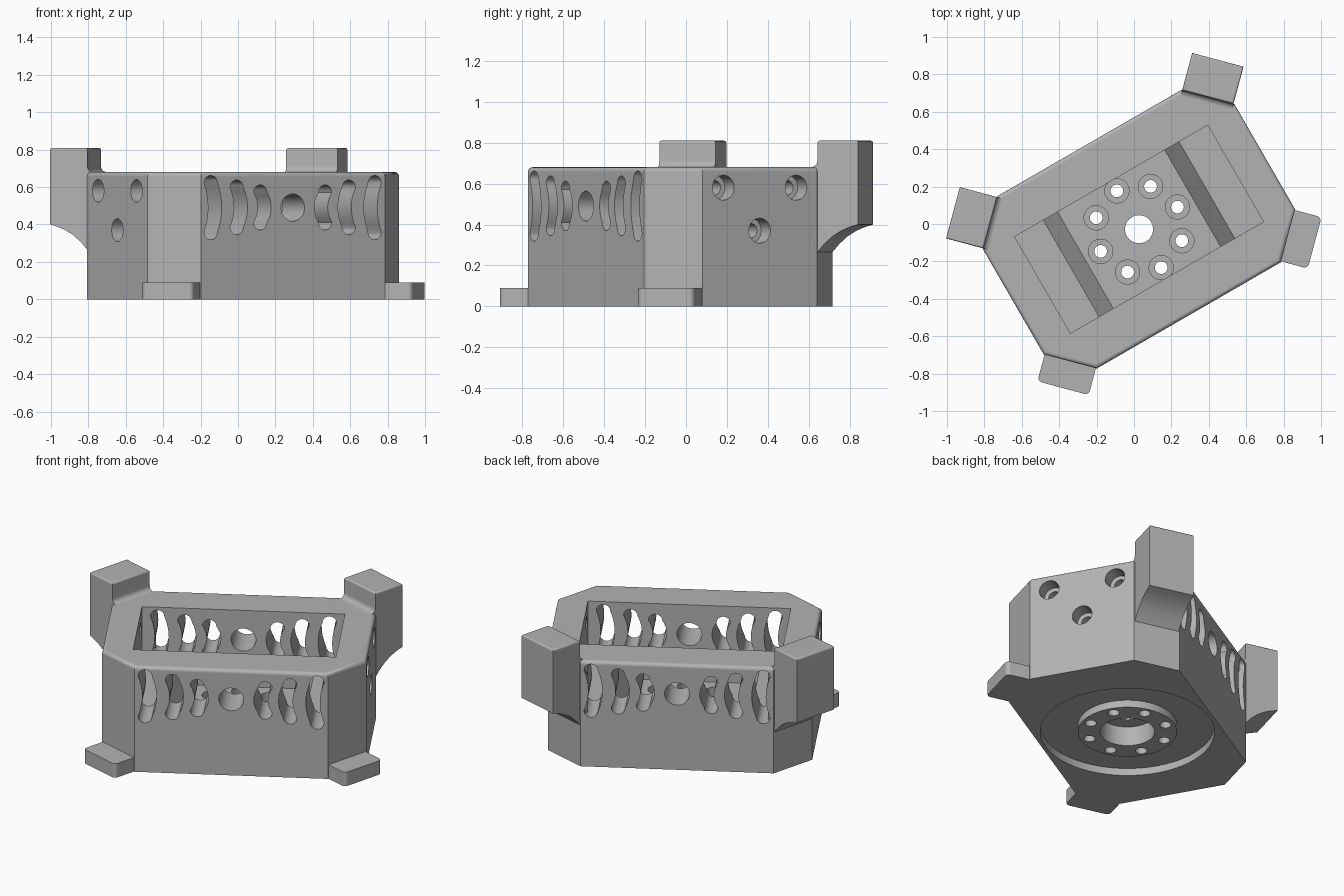
import bpy, bmesh, math
from mathutils import Matrix, Vector

if "Cube" in bpy.data.objects:
    bpy.data.objects.remove(bpy.data.objects["Cube"])

TURN = math.radians(30)
CENTRE = Vector((0.027, -0.028, 0))
HU, HV, CU, CV = 0.776, 0.532, 0.568, 0.324   # half sizes and chamfer starts
TOP = 0.68

grey = bpy.data.materials.new("grey")
grey.diffuse_color = (0.45, 0.45, 0.45, 1)
grey.use_nodes = True
grey.node_tree.nodes["Principled BSDF"].inputs["Base Color"].default_value = grey.diffuse_color


def finish(name, bm):
    bmesh.ops.recalc_face_normals(bm, faces=bm.faces)
    me = bpy.data.meshes.new(name)
    bm.to_mesh(me)
    bm.free()
    me.materials.append(grey)
    ob = bpy.data.objects.new(name, me)
    bpy.context.collection.objects.link(ob)
    return ob


def prism(name, pts, lo, hi, place, rounded=None, radius=0.0, segs=4):
    """Extrude a 2D outline from lo to hi; place(a, b, t) gives the 3D point."""
    bm = bmesh.new()
    rings = [[bm.verts.new(place(a, b, t)) for a, b in pts] for t in (lo, hi)]
    n = len(pts)
    bm.faces.new(rings[0])
    bm.faces.new(rings[1])
    for i in range(n):
        j = (i + 1) % n
        bm.faces.new((rings[0][i], rings[0][j], rings[1][j], rings[1][i]))
    bmesh.ops.recalc_face_normals(bm, faces=bm.faces)
    if rounded:
        edges = [e for e in bm.edges if rounded(*(v.co for v in e.verts))]
        bmesh.ops.bevel(bm, geom=edges, offset=radius, segments=segs,
                        profile=0.5, affect='EDGES')
    return finish(name, bm)


def lathe(name, profile, matrix=Matrix(), steps=40, closed=False):
    """Spin an (r, z) profile; open profiles are capped at both ends."""
    bm = bmesh.new()
    rings = [[bm.verts.new(matrix @ Vector((r * math.cos(k * math.tau / steps),
                                            r * math.sin(k * math.tau / steps), z)))
              for k in range(steps)] for r, z in profile]
    pairs = list(zip(rings, rings[1:]))
    if closed:
        pairs.append((rings[-1], rings[0]))
    else:
        bm.faces.new(rings[0])
        bm.faces.new(rings[-1])
    for a, b in pairs:
        for k in range(steps):
            m = (k + 1) % steps
            bm.faces.new((a[k], a[m], b[m], b[k]))
    return finish(name, bm)


def cut(body, tool):
    mod = body.modifiers.new("cut", 'BOOLEAN')
    mod.operation, mod.solver, mod.object = 'DIFFERENCE', 'EXACT', tool
    bpy.context.view_layer.objects.active = body
    bpy.ops.object.modifier_apply(modifier=mod.name)
    bpy.data.objects.remove(tool)


def across(a, b, t):      # outline in the long/vertical plane, run across the width
    return Vector((a, t, b))


def upright(a, b, t):     # outline in plan, run upwards
    return Vector((a, b, t))


# Chamfered housing block with a rounded top rim
octagon = [(CU, HV), (HU, CV), (HU, -CV), (CU, -HV),
           (-CU, -HV), (-HU, -CV), (-HU, CV), (-CU, HV)]
housing = prism("housing", octagon, 0, TOP, upright,
                lambda p, q: min(p.z, q.z) > TOP - 0.01, 0.022)

# Pocket with raised end shelves and sloped steps
half = [(0.331, 0.187), (0.419, 0.315), (0.596, 0.315), (0.596, 0.9)]
pocket = [(-a, b) for a, b in reversed(half)] + half
cut(housing, prism("pocket_cutter", pocket, -0.298, 0.298, across))

# Ring recess underneath, leaving a central boss
cut(housing, lathe("recess_cutter", [(0.29, -0.05), (0.51, -0.05), (0.51, 0.047), (0.29, 0.047)],
                   steps=72, closed=True))
# Stepped centre hole
cut(housing, lathe("centre_cutter", [(0.16, -0.05), (0.16, 0.125), (0.075, 0.125), (0.075, 0.3)],
                   steps=48))
# Circle of eight counterbored screw holes
for k in range(8):
    a = k * math.tau / 8
    where = Matrix.Translation((0.237 * math.cos(a), 0.237 * math.sin(a), 0))
    cut(housing, lathe("screw_cutter", [(0.034, -0.05), (0.034, 0.11), (0.065, 0.11), (0.065, 0.3)],
                       where, 28))

# Curved vent slots through both long walls, bowed towards the middle
for u, lo, hi in ((0.196, 0.37, 0.612), (0.342, 0.345, 0.638), (0.502, 0.318, 0.662)):
    r, bow, n = 0.041, 0.026, 8
    mid, h = (lo + hi) / 2, (hi - lo) / 2 - r
    line = [(u - bow * (1 - s * s) + 0.004, mid + h * s)
            for s in (2 * i / n - 1 for i in range(n + 1))]
    caps = [i * math.pi / 8 for i in range(1, 8)]
    outline = [(a + r, b) for a, b in line]
    outline += [(line[-1][0] + r * math.cos(t), line[-1][1] + r * math.sin(t)) for t in caps]
    outline += [(a - r, b) for a, b in reversed(line)]
    outline += [(line[0][0] - r * math.cos(t), line[0][1] - r * math.sin(t)) for t in caps]
    for side in (-1, 1):
        cut(housing, prism("vent_cutter", [(side * a, b) for a, b in outline], -1, 1, across))

# Round hole through both long walls
cut(housing, lathe("side_hole_cutter", [(0.073, -1), (0.073, 1)],
                   Matrix.Translation((0, 0, 0.49)) @ Matrix.Rotation(math.pi / 2, 4, 'X')))

# Three counterbored holes in each end wall
for side in (-1, 1):
    for v, z in ((-0.205, 0.58), (0.205, 0.58), (0, 0.37)):
        inward = (Matrix.Translation((side * HU, v, z))
                  @ Matrix.Rotation(-side * math.pi / 2, 4, 'Y'))
        cut(housing, lathe("end_hole_cutter", [(0.061, -0.1), (0.061, 0.09), (0.036, 0.09), (0.036, 0.23)],
                           inward, 32))

# Corner lugs: tall ones on the back chamfers, flat feet on the front ones
parts = [housing]
lug = [(-0.06, 0.40), (-0.06, TOP), (-0.028, TOP), (-0.013, TOP + 0.006),
       (-0.004, TOP + 0.015), (0, TOP + 0.03), (0, 0.81), (0.206, 0.81), (0.206, 0.40),
       (0.165, 0.388), (0.12, 0.369), (0.075, 0.341), (0.035, 0.305), (0, 0.265), (-0.06, 0.265)]
foot = [(-0.05, 0), (0.148, 0), (0.148, 0.09), (-0.05, 0.09)]
for side, word in ((-1, "left"), (1, "right")):
    for end, label, shape in ((1, "back_lug", lug), (-1, "front_foot", foot)):
        mid = Vector((side * (HU + CU) / 2, end * (HV + CV) / 2, 0))
        out = Vector((side, end, 0)).normalized()
        along = Vector((-out.y, out.x, 0))

        def place(d, z, t):
            return mid + out * d + along * t + Vector((0, 0, z))

        def lug_edge(p, q):
            return min(p.z, q.z) > 0.8

        def foot_edge(p, q):
            return abs(p.z - q.z) > 0.05 and (p - mid).dot(out) > 0.1

        is_lug = end == 1
        parts.append(prism(f"{label}_{word}", shape, -0.142, 0.142, place,
                           lug_edge if is_lug else foot_edge,
                           0.012 if is_lug else 0.025, 3 if is_lug else 4))

# Turn everything to its resting angle and shade
for ob in parts:
    ob.data.transform(Matrix.Translation(CENTRE) @ Matrix.Rotation(TURN, 4, 'Z'))
    bpy.ops.object.select_all(action='DESELECT')
    ob.select_set(True)
    bpy.context.view_layer.objects.active = ob
    bpy.ops.object.shade_smooth_by_angle(angle=math.radians(35))
    ob.modifiers.new("even_shading", 'WEIGHTED_NORMAL').keep_sharp = True
